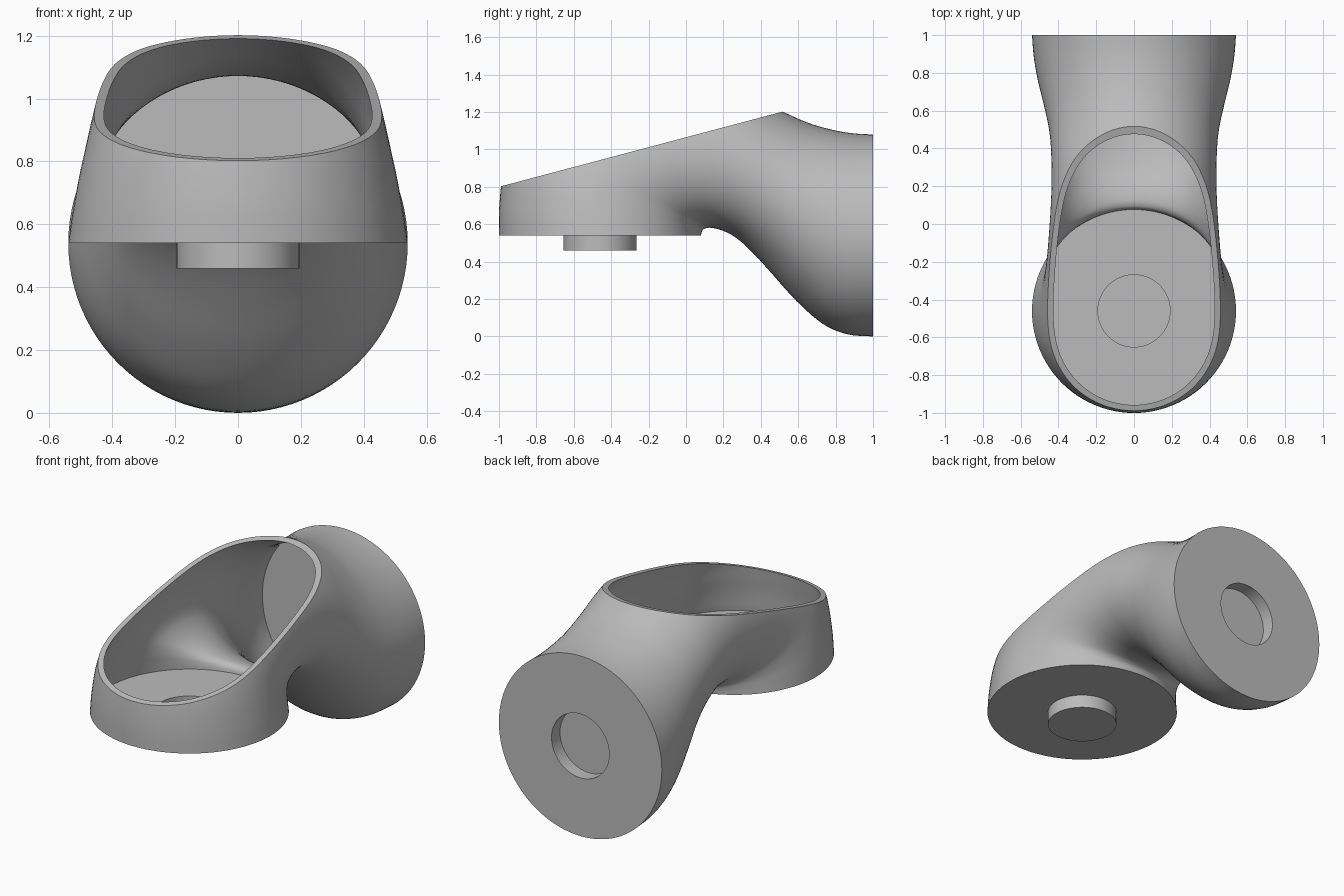
import bpy, bmesh, math
from mathutils import Vector

if "Cube" in bpy.data.objects:
    bpy.data.objects.remove(bpy.data.objects["Cube"])

grey = bpy.data.materials.new("light_grey")
grey.use_nodes = True
COLOR = (0.5, 0.5, 0.5, 1)
grey.diffuse_color = COLOR
grey.node_tree.nodes["Principled BSDF"].inputs["Base Color"].default_value = COLOR

SEG, SUB, R = 96, 5, 0.54

# Cross-sections of the elbow: outer point (y, z), inner point (y, z), half width
SECTIONS = [
    (-1.00, 0.54, 0.080, 0.540, 0.540),
    (-0.998, 0.70, 0.086, 0.563, 0.527),
    (-0.97, 0.90, 0.100, 0.576, 0.507),
    (-0.88, 1.08, 0.130, 0.581, 0.485),
    (-0.65, 1.24, 0.180, 0.571, 0.465),
    (-0.35, 1.34, 0.240, 0.545, 0.450),
    (0.00, 1.37, 0.305, 0.497, 0.438),
    (0.28, 1.31, 0.375, 0.428, 0.437),
    (0.51, 1.205, 0.455, 0.340, 0.447),
    (0.65, 1.143, 0.590, 0.190, 0.475),
    (0.78, 1.105, 0.730, 0.068, 0.508),
    (0.90, 1.085, 0.860, 0.012, 0.530),
    (1.00, 1.080, 1.000, 0.000, 0.540),
]


def spline(rows, sub):
    """Smooth interpolation through the cross-sections."""
    rows = [Vector(r) for r in rows]
    out = []
    n = len(rows)
    for i in range(n - 1):
        a, b = rows[i], rows[i + 1]
        p, q = rows[max(i - 1, 0)], rows[min(i + 2, n - 1)]
        for k in range(sub):
            t = k / sub
            out.append(0.5 * (2 * a + (b - p) * t + (2 * p - 5 * a + 4 * b - q) * t * t
                              + (3 * a - p - 3 * b + q) * t ** 3))
    return out + [rows[-1]]


def clamp(v):
    return max(0.0, min(1.0, v))


def finish(bm, name, angle=30):
    bmesh.ops.recalc_face_normals(bm, faces=bm.faces)
    me = bpy.data.meshes.new(name)
    bm.to_mesh(me)
    bm.free()
    me.materials.append(grey)
    ob = bpy.data.objects.new(name, me)
    bpy.context.collection.objects.link(ob)
    bpy.ops.object.select_all(action='DESELECT')
    ob.select_set(True)
    bpy.context.view_layer.objects.active = ob
    bpy.ops.object.shade_smooth_by_angle(angle=math.radians(angle))
    return ob


# Hollow elbow: outer and inner skins, joined at both ends
bm = bmesh.new()
rows = spline(SECTIONS, SUB)
last = len(rows) - 1
skins = []
for inner in (False, True):
    rings = []
    for i, (oy, oz, iy, iz, w) in enumerate(rows):
        o, n = Vector((0, oy, oz)), Vector((0, iy, iz))
        mid, half = (o + n) / 2, (o - n) / 2
        taper = min(1, i / (1.5 * SUB), (last - i) / (3 * SUB))
        ring = []
        for k in range(SEG):
            a = 2 * math.pi * k / SEG
            c, s = math.cos(a), math.sin(a)
            # the wall thickens toward the open side
            d = 0.004 + 0.026 * taper * clamp((c + 0.4) / 0.5) if inner else 0
            p = mid + half * (c * (1 - d / half.length)) + Vector((s * (w - d), 0, 0))
            ring.append(bm.verts.new(p))
        rings.append(ring)
    skins.append(rings)


def strip(a, b):
    for k in range(SEG):
        j = (k + 1) % SEG
        bm.faces.new((a[k], a[j], b[j], b[k]))


for rings in skins:
    for a, b in zip(rings, rings[1:]):
        strip(a, b)
for end in (0, -1):
    strip(skins[0][end], skins[1][end])
bmesh.ops.recalc_face_normals(bm, faces=bm.faces)

# Slanted opening, closed by a thin flat rim
cut = bmesh.ops.bisect_plane(
    bm, geom=bm.verts[:] + bm.edges[:] + bm.faces[:], dist=1e-5,
    plane_co=(0, -0.98, 0.805), plane_no=(0, -0.265, 1), clear_outer=True)
edges = [e for e in bm.edges if e.is_boundary]
bmesh.ops.bridge_loops(bm, edges=edges)
finish(bm, "elbow_shell")


def socket_plate(name, centre, to_world):
    """Round plate with a cylindrical cup pressed out along local -z."""
    bm = bmesh.new()
    t = 0.004
    profile = [(R - 0.002, 0), (0.195, 0), (0.195, -0.08), (0, -0.08),
               (0, -0.08 + t), (0.195 - t, -0.08 + t), (0.195 - t, t), (R - 0.002, t)]
    rings = []
    for r, z in profile:
        if r == 0:
            rings.append([bm.verts.new(centre + to_world(0, 0, z))])
        else:
            rings.append([bm.verts.new(centre + to_world(
                r * math.cos(2 * math.pi * k / SEG), r * math.sin(2 * math.pi * k / SEG), z))
                for k in range(SEG)])
    for a, b in zip(rings, rings[1:] + rings[:1]):
        if len(a) == 1 and len(b) == 1:
            continue
        for k in range(SEG):
            j = (k + 1) % SEG
            if len(a) == 1:
                bm.faces.new((a[0], b[j], b[k]))
            elif len(b) == 1:
                bm.faces.new((a[k], a[j], b[0]))
            else:
                bm.faces.new((a[k], a[j], b[j], b[k]))
    return finish(bm, name)


# Bottom plate with its peg, back plate with its matching socket
socket_plate("bottom_plate_with_peg", Vector((0, -0.46, 0.54)), lambda x, y, z: Vector((x, y, z)))
socket_plate("back_plate_with_socket", Vector((0, 0.996, 0.54)), lambda x, y, z: Vector((x, z, y)))
